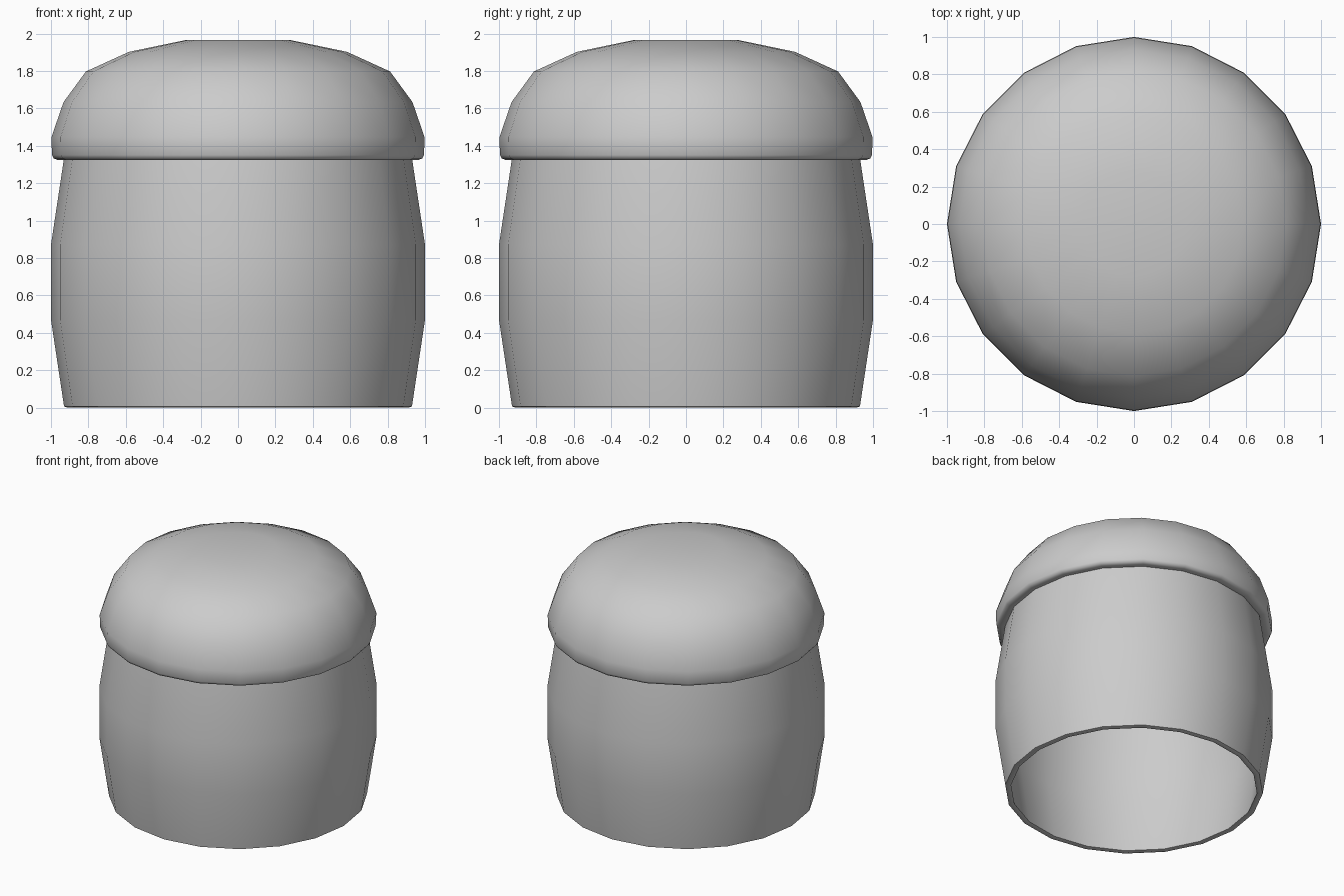
import bpy, bmesh, math

if "Cube" in bpy.data.objects:
    bpy.data.objects.remove(bpy.data.objects["Cube"])

SIDES = 20


def lathe(name, profile, closed):
    """Revolve an (r, z) profile about z; radius 0 makes a pole."""
    bm = bmesh.new()
    rings = []
    for r, z in profile:
        if r == 0:
            rings.append([bm.verts.new((0, 0, z))] * SIDES)
        else:
            rings.append([bm.verts.new((r * math.cos(2 * math.pi * i / SIDES),
                                        r * math.sin(2 * math.pi * i / SIDES), z))
                          for i in range(SIDES)])
    pairs = list(zip(rings, rings[1:]))
    if closed:
        pairs.append((rings[-1], rings[0]))
    for a, b in pairs:
        for i in range(SIDES):
            j = (i + 1) % SIDES
            corners = list(dict.fromkeys((a[i], a[j], b[j], b[i])))
            bm.faces.new(corners)
    bmesh.ops.recalc_face_normals(bm, faces=bm.faces)
    mesh = bpy.data.meshes.new(name)
    bm.to_mesh(mesh)
    bm.free()
    obj = bpy.data.objects.new(name, mesh)
    bpy.context.collection.objects.link(obj)
    bpy.ops.object.select_all(action='DESELECT')
    obj.select_set(True)
    bpy.context.view_layer.objects.active = obj
    bpy.ops.object.shade_smooth_by_angle(angle=math.radians(40))
    return obj


# Barrel-shaped wall, open at both ends, with a thin rim
lathe("jar_body", [
    (0.93, 0.006), (1.0, 0.47), (1.0, 0.87), (0.93, 1.335),
    (0.89, 1.335), (0.96, 0.87), (0.96, 0.47), (0.888, 0.006), (0.91, 0)], True)

# Solid domed lid with a rounded lower lip and slightly dished crown
lathe("domed_lid", [
    (0, 1.953), (0.28, 1.965), (0.583, 1.902), (0.813, 1.797), (0.933, 1.633),
    (0.997, 1.447), (0.995, 1.35), (0.985, 1.332), (0.965, 1.324),
    (0.93, 1.324), (0.89, 1.335), (0, 1.335)], False)
